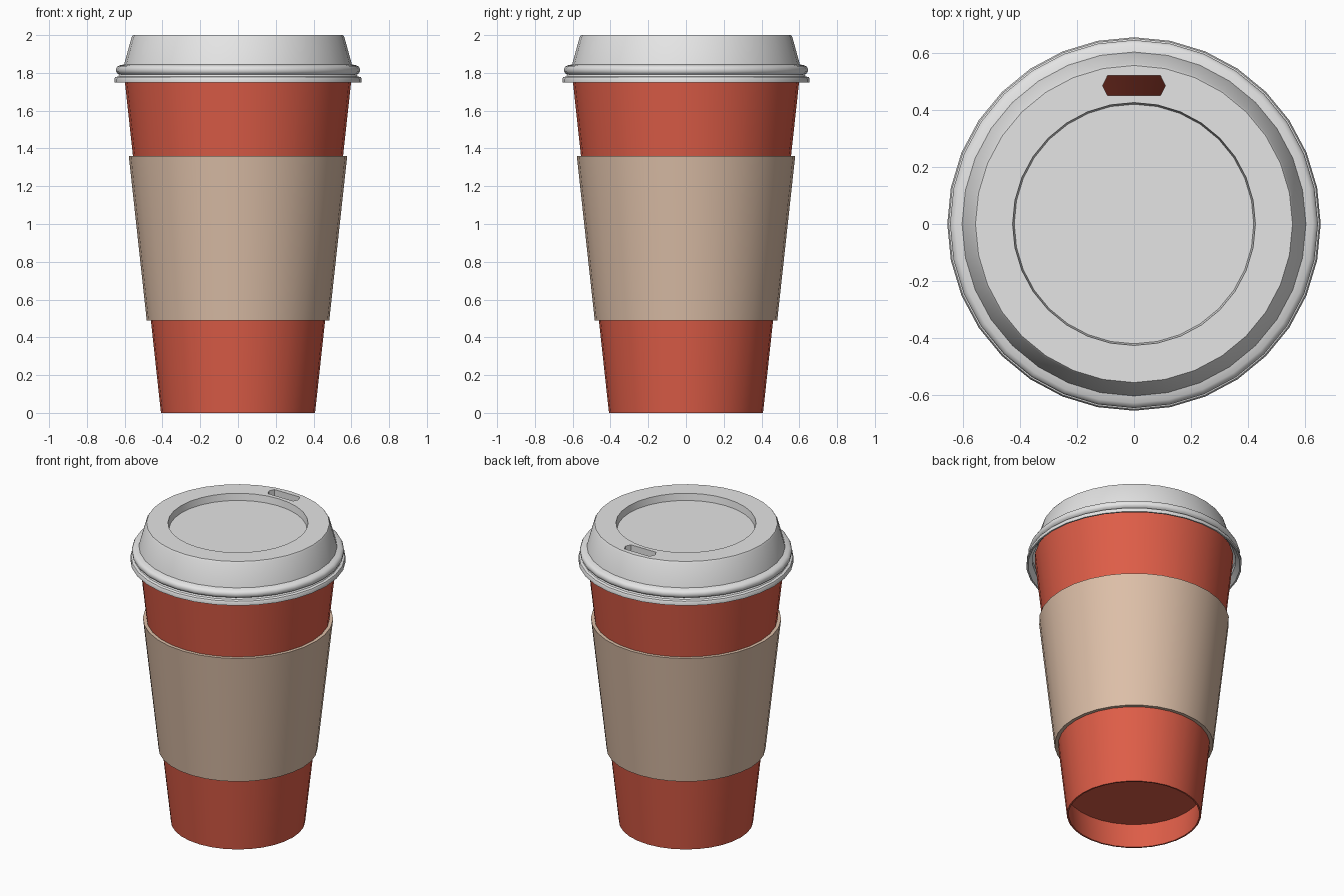
import bpy
import bmesh
import math
from mathutils import Matrix

default = bpy.data.objects.get("Cube")
if default:
    bpy.data.objects.remove(default, do_unlink=True)

SIDES = 32


def material(name, rgb):
    mat = bpy.data.materials.new(name)
    mat.use_nodes = True
    mat.diffuse_color = (*rgb, 1)
    mat.node_tree.nodes["Principled BSDF"].inputs["Base Color"].default_value = (*rgb, 1)
    return mat


def add_object(name, bm, mat=None):
    bmesh.ops.recalc_face_normals(bm, faces=bm.faces)
    mesh = bpy.data.meshes.new(name)
    bm.to_mesh(mesh)
    bm.free()
    obj = bpy.data.objects.new(name, mesh)
    bpy.context.collection.objects.link(obj)
    if mat:
        mesh.materials.append(mat)
    return obj


def lathe(name, profile, mat, closed=False):
    """Turn a (radius, height) profile around the z axis."""
    bm = bmesh.new()
    verts = [bm.verts.new((r, 0, z)) for r, z in profile]
    edges = [bm.edges.new(pair) for pair in zip(verts, verts[1:])]
    if closed:
        edges.append(bm.edges.new((verts[-1], verts[0])))
    bmesh.ops.spin(bm, geom=verts + edges, cent=(0, 0, 0), axis=(0, 0, 1),
                   angle=math.tau, steps=SIDES)
    bmesh.ops.remove_doubles(bm, verts=bm.verts, dist=0.0005)
    return add_object(name, bm, mat)


def smooth(obj):
    bpy.ops.object.select_all(action='DESELECT')
    obj.select_set(True)
    bpy.context.view_layer.objects.active = obj
    bpy.ops.object.shade_smooth_by_angle(angle=math.radians(35))


def cup_radius(z):
    return 0.408 + 0.109 * z


red = material("cup red", (0.73, 0.11, 0.064))
tan = material("cardboard tan", (0.72, 0.52, 0.39))
grey = material("lid light grey", (0.78, 0.78, 0.78))

# Cup shell with a raised floor above the foot
wall, rim, floor = 0.01, 1.8, 0.17
cup = lathe("cup", [
    (0, floor), (cup_radius(floor) - wall, floor), (cup_radius(0) - wall, 0),
    (cup_radius(0), 0), (cup_radius(rim), rim), (cup_radius(rim) - wall, rim),
    (cup_radius(floor) - wall, floor + 0.015), (0, floor + 0.015)], red)

# Cardboard sleeve hugging the cup
low, high = 0.49, 1.36
sleeve = lathe("sleeve", [
    (cup_radius(low) - 0.003, low), (cup_radius(low) + 0.022, low),
    (cup_radius(high) + 0.022, high), (cup_radius(high) - 0.003, high)], tan, closed=True)

# Lid: recessed centre, sloped shoulder, rounded bead, flange, hollow underside
bead = [(0.624 + 0.022 * math.cos(a), 1.815 + 0.025 * math.sin(a))
        for a in (math.radians(d) for d in (80, 45, 15, -15, -45, -80))]
lid = lathe("lid", [
    (0, 1.955), (0.42, 1.955), (0.426, 2.0), (0.556, 2.0), (0.563, 1.99),
    (0.603, 1.845), *bead, (0.634, 1.782), (0.65, 1.777), (0.655, 1.768),
    (0.655, 1.75), (0.645, 1.75), (0.618, 1.78), (0.618, 1.81),
    (0.592, 1.84), (0.555, 1.94), (0, 1.94)], grey)

# Sipping hole cut through the lid near the back
bm = bmesh.new()
outline = [(-0.11, 0), (-0.093, -0.035), (0.093, -0.035),
           (0.11, 0), (0.093, 0.035), (-0.093, 0.035)]
base = bm.faces.new([bm.verts.new((x, y, 0)) for x, y in outline])
top = bmesh.ops.extrude_face_region(bm, geom=[base])["geom"]
bmesh.ops.translate(bm, vec=(0, 0, 0.3),
                    verts=[v for v in top if isinstance(v, bmesh.types.BMVert)])
bm.transform(Matrix.Translation((0, 0.485, 1.85)))
cutter = add_object("sip_hole_cutter", bm)
cutter.hide_render = True

cut = lid.modifiers.new("sip_hole", 'BOOLEAN')
cut.operation = 'DIFFERENCE'
cut.object = cutter
bpy.context.view_layer.objects.active = lid
bpy.ops.object.modifier_apply(modifier=cut.name)
bpy.data.objects.remove(cutter, do_unlink=True)

for part in (cup, sleeve, lid):
    smooth(part)
